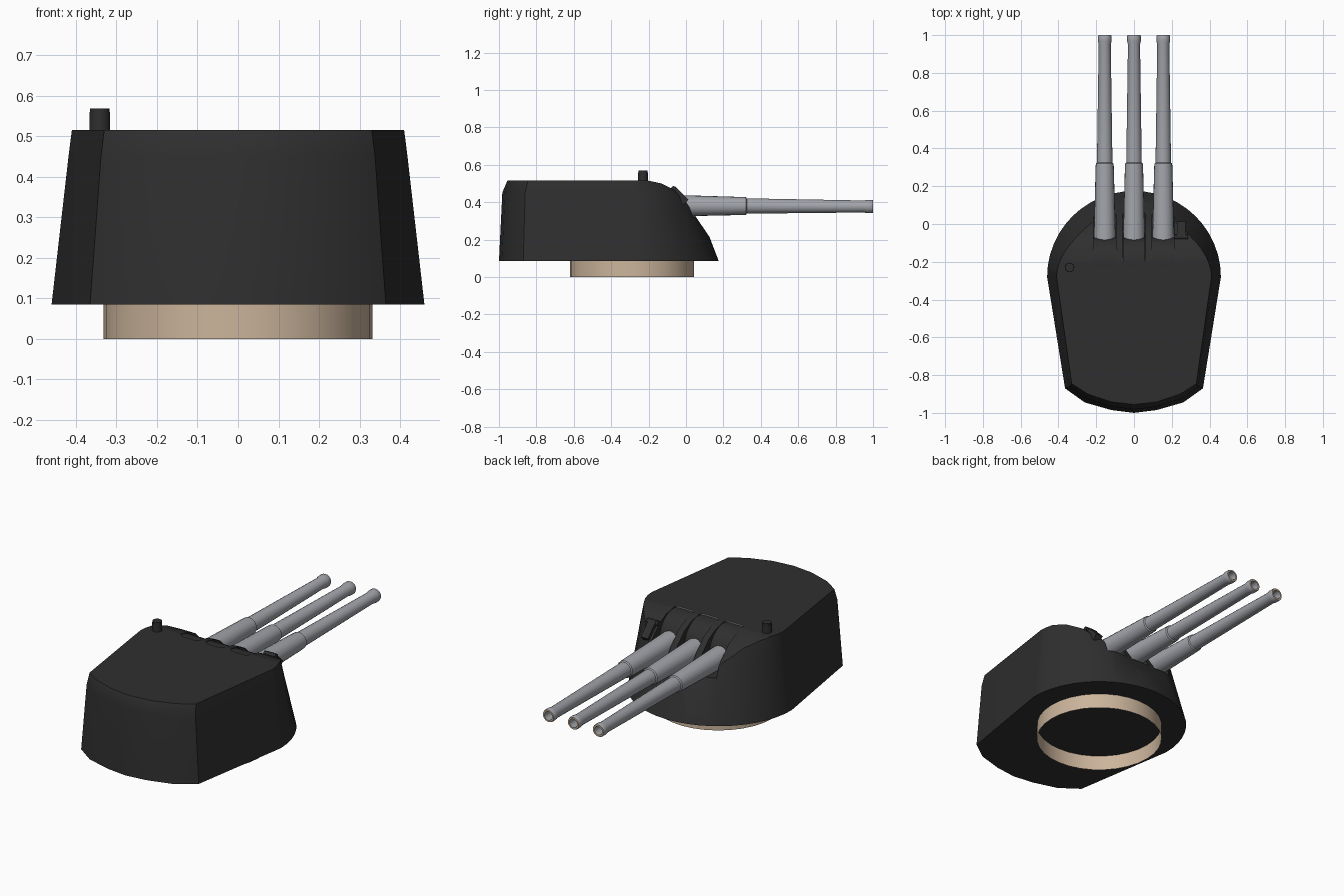
import bpy, bmesh, math
from mathutils import Matrix, Vector

default = bpy.data.objects.get("Cube")
if default:
    bpy.data.objects.remove(default, do_unlink=True)


def material(name, rgb):
    m = bpy.data.materials.new(name)
    m.use_nodes = True
    m.diffuse_color = (*rgb, 1)
    m.node_tree.nodes["Principled BSDF"].inputs["Base Color"].default_value = (*rgb, 1)
    return m


DARK = material("dark armour", (0.028, 0.028, 0.028))
STEEL = material("gun grey", (0.36, 0.37, 0.40))
TAN = material("tan", (0.60, 0.46, 0.33))
PALE = material("pale grey", (0.65, 0.65, 0.65))


def loft(name, rings, mats, caps=True, closed=False):
    """Skin a list of equal-length vertex rings."""
    bm = bmesh.new()
    loops = [[bm.verts.new(p) for p in ring] for ring in rings]
    n = len(rings[0])
    pairs = list(zip(loops, loops[1:]))
    if closed:
        pairs.append((loops[-1], loops[0]))
    for a, b in pairs:
        for i in range(n):
            j = (i + 1) % n
            bm.faces.new((a[i], a[j], b[j], b[i]))
    if caps and not closed:
        bm.faces.new(loops[0])
        bm.faces.new(loops[-1])
    bmesh.ops.recalc_face_normals(bm, faces=bm.faces)
    mesh = bpy.data.meshes.new(name)
    bm.to_mesh(mesh)
    bm.free()
    for m in mats:
        mesh.materials.append(m)
    ob = bpy.data.objects.new(name, mesh)
    bpy.context.collection.objects.link(ob)
    return ob


def activate(ob):
    bpy.ops.object.select_all(action='DESELECT')
    ob.select_set(True)
    bpy.context.view_layer.objects.active = ob


def smooth(ob, degrees=30):
    activate(ob)
    bpy.ops.object.shade_smooth_by_angle(angle=math.radians(degrees))


def circle(centre, r, axis, n):
    """Ring of points around a centre, facing along x, y or z."""
    turn = {'x': Matrix.Rotation(math.pi / 2, 3, 'Y'),
            'y': Matrix.Rotation(math.pi / 2, 3, 'X'),
            'z': Matrix.Identity(3)}[axis]
    angles = [math.tau * i / n for i in range(n)]
    return [Vector(centre) + turn @ Vector((r * math.cos(a), r * math.sin(a), 0)) for a in angles]


def cylinder(name, a, b, r, axis, mat, n=24, caps=True):
    ob = loft(name, [circle(a, r, axis, n), circle(b, r, axis, n)], [mat], caps)
    smooth(ob)
    return ob


def carve(ob, cutter):
    mod = ob.modifiers.new("cut", 'BOOLEAN')
    mod.operation, mod.solver, mod.object = 'DIFFERENCE', 'EXACT', cutter
    activate(ob)
    bpy.ops.object.modifier_apply(modifier=mod.name)
    bpy.data.objects.remove(cutter, do_unlink=True)


# Turret house: rounded nose, tapering sides, faceted rear
MID_Y, FLOOR, ROOF = -0.28, 0.085, 0.515


def house_ring(z, rx, ry, rear):
    arc = [math.pi * i / 24 for i in range(25)]
    pts = [(rx * math.cos(a), MID_Y + ry * math.sin(a), z) for a in arc]
    pts += [(-x, y, z) for x, y in rear]
    pts += [(x, y, z) for x, y in reversed(rear[:-1])]
    return pts


house = loft("turret_house", [
    house_ring(FLOOR, 0.46, 0.455, [(0.365, -0.87), (0.26, -0.945), (0.12, -0.985), (0, -1)]),
    house_ring(0.452, 0.418, 0.315, [(0.338, -0.86), (0.25, -0.925), (0.12, -0.967), (0, -0.982)]),
    house_ring(ROOF, 0.41, 0.29, [(0.33, -0.845), (0.245, -0.9), (0.12, -0.942), (0, -0.955)]),
], [DARK, PALE])

# Curved sloping face plate cut across the nose
slope = [(-0.21, 0.517), (-0.13, 0.5), (-0.07, 0.47), (0, 0.4), (0.115, 0.23),
         (0.2, 0.1), (0.3, 0.1), (0.3, 0.7), (-0.21, 0.7)]
carve(house, loft("slope_cutter", [[(x, y, z) for y, z in slope] for x in (-0.6, 0.6)], [DARK]))

# Gun slots with rounded rear corners
GUNS = (-0.155, 0, 0.155)
HALF, BACK, ROUND = 0.06, -0.218, 0.025
for gx in GUNS:
    outline = [(gx + HALF, 0.2), (gx - HALF, 0.2)]
    for side in (-1, 1):
        quarter = [math.pi / 2 * i / 4 for i in range(5)]
        corner = [(gx + side * (HALF - ROUND + ROUND * math.cos(a)),
                   BACK + ROUND - ROUND * math.sin(a)) for a in quarter]
        outline += corner if side < 0 else corner[::-1]
    carve(house, loft("slot_cutter", [[(x, y, z) for x, y in outline] for z in (0.32, 0.6)], [DARK]))

# Pale lip at the back of every slot
for f in house.data.polygons:
    f.material_index = int(f.normal.y > 0.7 and f.center.y < -0.19)
smooth(house, 22)
house.modifiers.new("even_shading", 'WEIGHTED_NORMAL').keep_sharp = True

# Gun barrels: (y, radius) from breech to muzzle and back down the bore
BARREL = [(-0.2, 0.060), (-0.08, 0.058), (0.305, 0.048), (0.32, 0.047), (0.325, 0.041),
          (0.95, 0.032), (0.968, 0.036), (0.994, 0.036), (1.0, 0.033),
          (1.0, 0.024), (0.9, 0.023)]
for label, gx in zip(("right", "middle", "left"), GUNS):
    barrel = loft(label + "_barrel",
                  [circle((gx, y, 0.381 - 0.004 * y), r, 'y', 20) for y, r in BARREL],
                  [STEEL, TAN])
    for f in barrel.data.polygons:
        f.material_index = int(f.center.y > 0.999)
    smooth(barrel)
    # Rounded shield that fills the slot behind the barrel
    w = HALF - 0.001
    cylinder(label + "_gun_shield", (gx - w, -0.2, 0.381), (gx + w, -0.2, 0.381),
             0.13, 'x', DARK, 48)

# Base ring, open at both ends
cylinder("base_ring", (0, -0.288, 0), (0, -0.288, FLOOR), 0.332, 'z', TAN, 32, caps=False)

# Roof periscope with a slightly wider cap
cylinder("periscope_tube", (-0.341, -0.23, 0.5), (-0.341, -0.23, 0.56), 0.0255, 'z', DARK, 16)
cylinder("periscope_cap", (-0.341, -0.23, 0.53), (-0.341, -0.23, 0.569), 0.024, 'z', DARK, 16)

# Sight hood lying on the sloping face
tilt = Matrix.Translation((0.25, -0.035, 0.436)) @ Matrix.Rotation(-math.pi / 4, 4, 'X')
corners = [(-0.022, -0.05), (0.022, -0.05), (0.022, 0.05), (-0.022, 0.05)]
loft("sight_hood", [[tilt @ Vector((x, y, z)) for x, y in corners] for z in (-0.02, 0.018)], [DARK])
cylinder("sight_crossbar", (0.213, -0.066, 0.472), (0.285, -0.066, 0.472), 0.014, 'x', DARK, 12)
